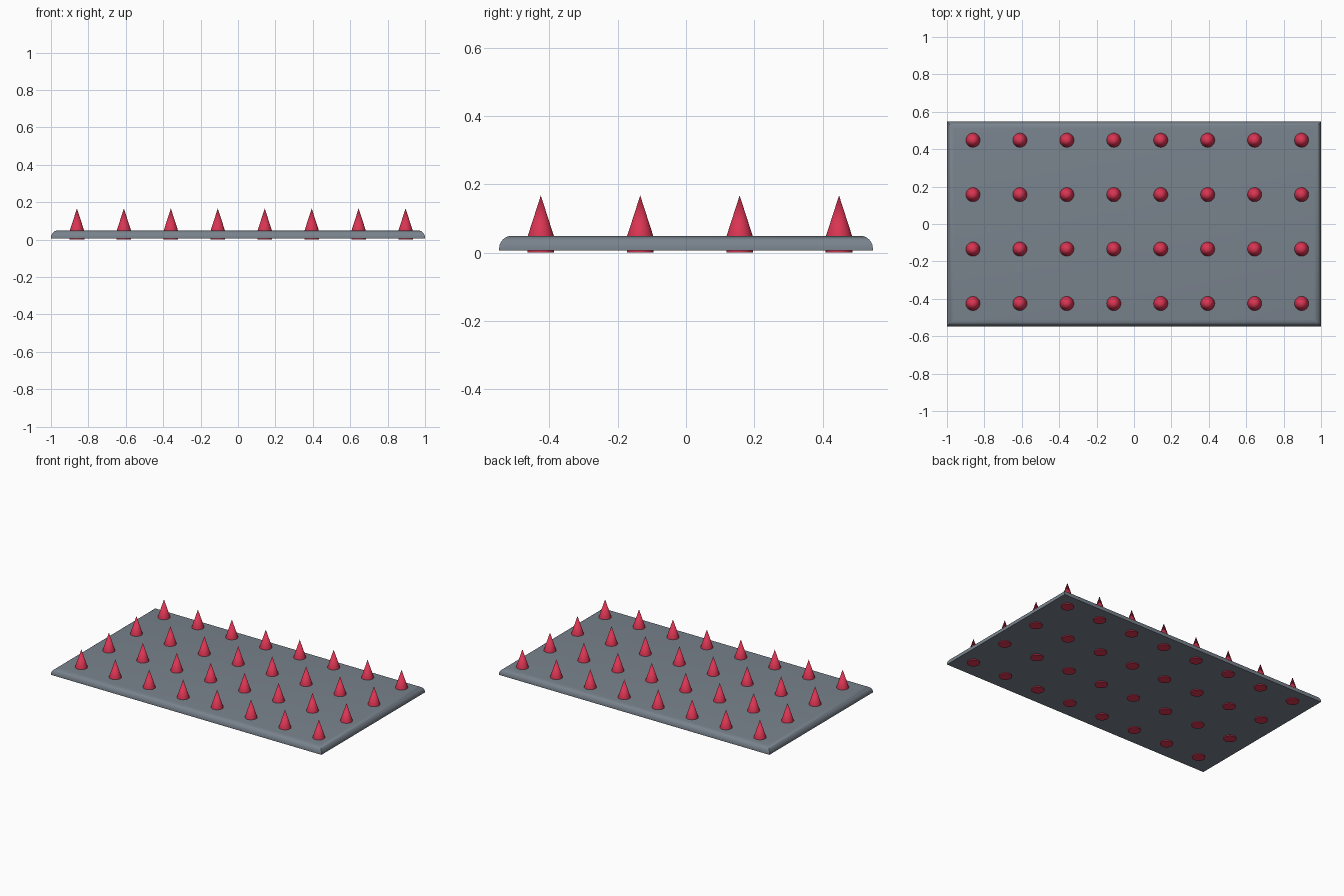
import bpy, bmesh, math

if "Cube" in bpy.data.objects:
    bpy.data.objects.remove(bpy.data.objects["Cube"])


def material(name, rgb):
    m = bpy.data.materials.new(name)
    m.diffuse_color = (*rgb, 1)
    m.use_nodes = True
    m.node_tree.nodes["Principled BSDF"].inputs["Base Color"].default_value = m.diffuse_color
    return m


def finish(bm, name, mat, angle):
    bmesh.ops.recalc_face_normals(bm, faces=bm.faces[:])
    me = bpy.data.meshes.new(name)
    bm.to_mesh(me)
    bm.free()
    me.materials.append(mat)
    ob = bpy.data.objects.new(name, me)
    bpy.context.collection.objects.link(ob)
    bpy.ops.object.select_all(action='DESELECT')
    ob.select_set(True)
    bpy.context.view_layer.objects.active = ob
    bpy.ops.object.shade_smooth_by_angle(angle=math.radians(angle))
    return ob


grey = material("slate_grey", (0.19, 0.225, 0.265))
red = material("crimson_red", (0.70, 0.035, 0.085))

# Base slab: only the top edges are rounded
Z0, Z1 = 0.006, 0.049
bm = bmesh.new()
bmesh.ops.create_cube(bm, size=1)
for v in bm.verts:
    v.co = (v.co.x * 2, v.co.y * 1.094, Z1 if v.co.z > 0 else Z0)
top_edges = [e for e in bm.edges if all(v.co.z > Z1 - 0.001 for v in e.verts)]
bmesh.ops.bevel(bm, geom=top_edges, offset=0.037, segments=6, profile=0.5,
                affect='EDGES')
finish(bm, "base_slab", grey, 40)

# Spike: short round shank through the slab with a pointed cone above
SIDES, R = 32, 0.039


def add_spike(bm, x, y):
    def ring(r, z):
        return [bm.verts.new((x + r * math.cos(2 * math.pi * i / SIDES),
                              y + r * math.sin(2 * math.pi * i / SIDES), z))
                for i in range(SIDES)]
    low, high = ring(R, 0), ring(R, 0.046)
    tip = bm.verts.new((x, y, 0.167))
    bm.faces.new(low[::-1])
    for i in range(SIDES):
        j = (i + 1) % SIDES
        bm.faces.new((low[i], low[j], high[j], high[i]))
        bm.faces.new((high[i], high[j], tip))


# Grid of spikes, 8 by 4
bm = bmesh.new()
for col in range(8):
    for row in range(4):
        add_spike(bm, -0.861 + 0.251 * col, -0.425 + 0.291 * row)
finish(bm, "spikes", red, 40)
